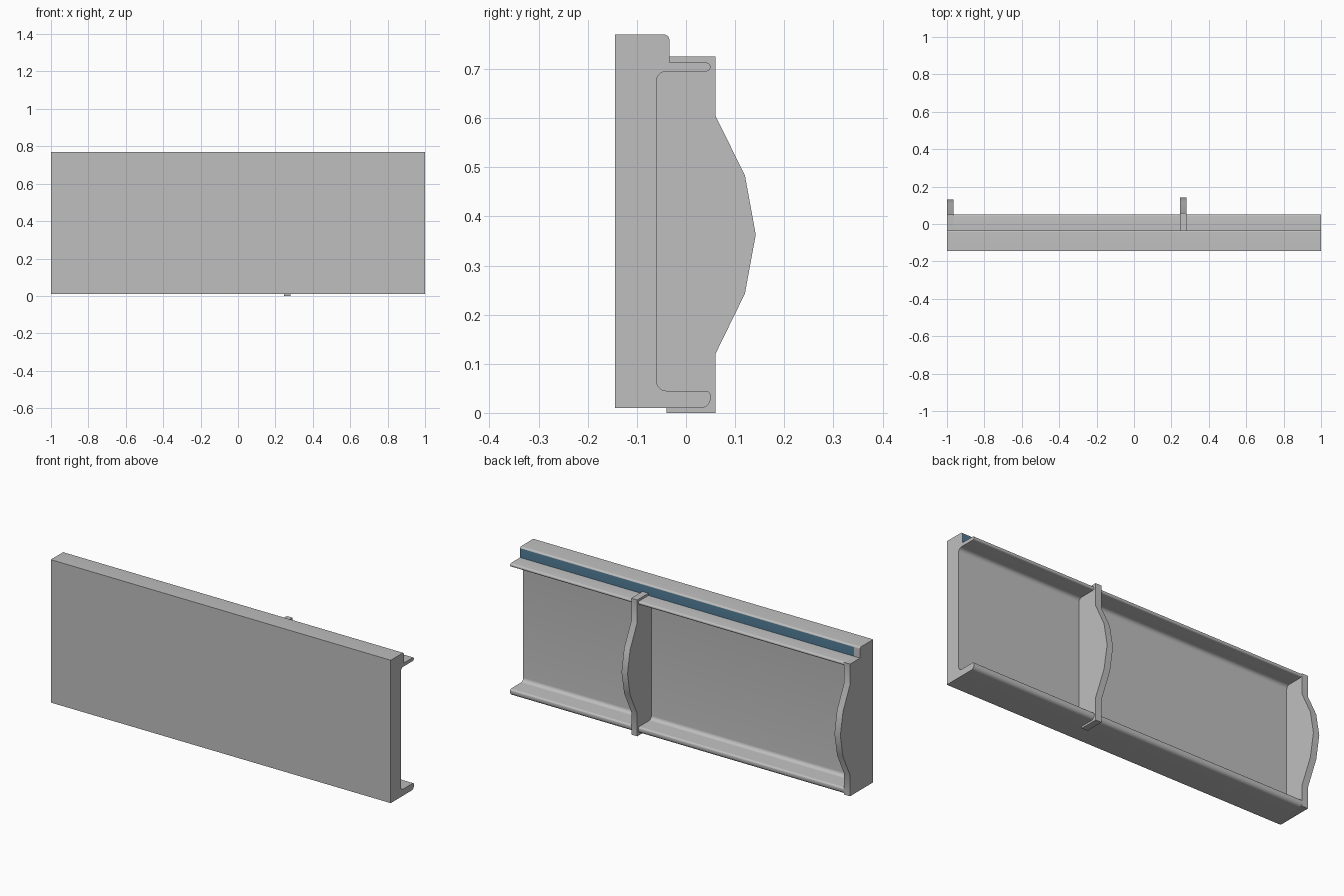
import bpy, bmesh, math

cube = bpy.data.objects.get("Cube")
if cube:
    bpy.data.objects.remove(cube, do_unlink=True)


def material(name, rgb):
    m = bpy.data.materials.new(name)
    m.use_nodes = True
    m.diffuse_color = (*rgb, 1)
    m.node_tree.nodes["Principled BSDF"].inputs["Base Color"].default_value = (*rgb, 1)
    return m


grey = material("light_grey", (0.52, 0.52, 0.52))
blue = material("slate_blue", (0.08, 0.2, 0.3))


def arc(y, z, r, start, end, steps=8):
    angles = [math.radians(start + (end - start) * i / steps) for i in range(steps + 1)]
    return [(y + r * math.cos(a), z + r * math.sin(a)) for a in angles]


def extrude(name, profile, x0, x1):
    """Extrude a closed (y, z) profile along x."""
    bm = bmesh.new()
    face = bm.faces.new([bm.verts.new((x0, y, z)) for y, z in profile])
    geom = bmesh.ops.extrude_face_region(bm, geom=[face])["geom"]
    verts = [v for v in geom if isinstance(v, bmesh.types.BMVert)]
    bmesh.ops.translate(bm, verts=verts, vec=(x1 - x0, 0, 0))
    bmesh.ops.recalc_face_normals(bm, faces=bm.faces)
    mesh = bpy.data.meshes.new(name)
    bm.to_mesh(mesh)
    bm.free()
    obj = bpy.data.objects.new(name, mesh)
    bpy.context.collection.objects.link(obj)
    mesh.materials.append(grey)
    bpy.ops.object.select_all(action='DESELECT')
    obj.select_set(True)
    bpy.context.view_layer.objects.active = obj
    bpy.ops.object.shade_smooth_by_angle(angle=math.radians(35))
    return obj


THICK = 0.035
FRONT, BASE, TOP = -0.145, 0.01, 0.77
SHELF = 0.713

# Raised lip above the top flange
lip = [(-0.034, SHELF)] + arc(-0.044, 0.76, 0.01, 0, 90) + [(FRONT, TOP)]

# Panel with flanges and filleted back
panel_profile = (
    [(FRONT, BASE)]
    + arc(0.03, 0.03, 0.02, -90, 0)
    + arc(0.04, 0.035, 0.01, 0, 90)
    + arc(-0.04, 0.065, 0.02, 270, 180)
    + arc(-0.04, 0.675, 0.02, 180, 90)
    + arc(0.041, 0.704, 0.009, -90, 90)
    + lip
)
panel = extrude("flanged_panel", panel_profile, -1 + THICK, 1)

# Coloured strip on the back of the lip
panel.data.materials.append(blue)
for p in panel.data.polygons:
    if p.normal.y > 0.99 and p.center.z > SHELF:
        p.material_index = 1

# Bulged back edge shared by the rib and the end plate
bulge = [(0.06, 0.12), (0.12, 0.243), (0.142, 0.363), (0.12, 0.483), (0.06, 0.605)]

# Middle rib, wrapping over both flanges
rib_profile = (
    [(-0.04, 0), (0.06, 0)] + bulge
    + [(0.06, 0.725), (-0.04, 0.725), (-0.04, 0.7), (-0.07, 0.7), (-0.07, 0.03), (-0.04, 0.03)]
)
extrude("middle_rib", rib_profile, 0.245, 0.245 + THICK)

# Closed end plate
end_profile = (
    [(FRONT, BASE), (0.05, BASE)]
    + [(y - 0.011, z) for y, z in bulge]
    + [(0.05, SHELF)] + lip
)
extrude("end_plate", end_profile, -1, -1 + THICK)
